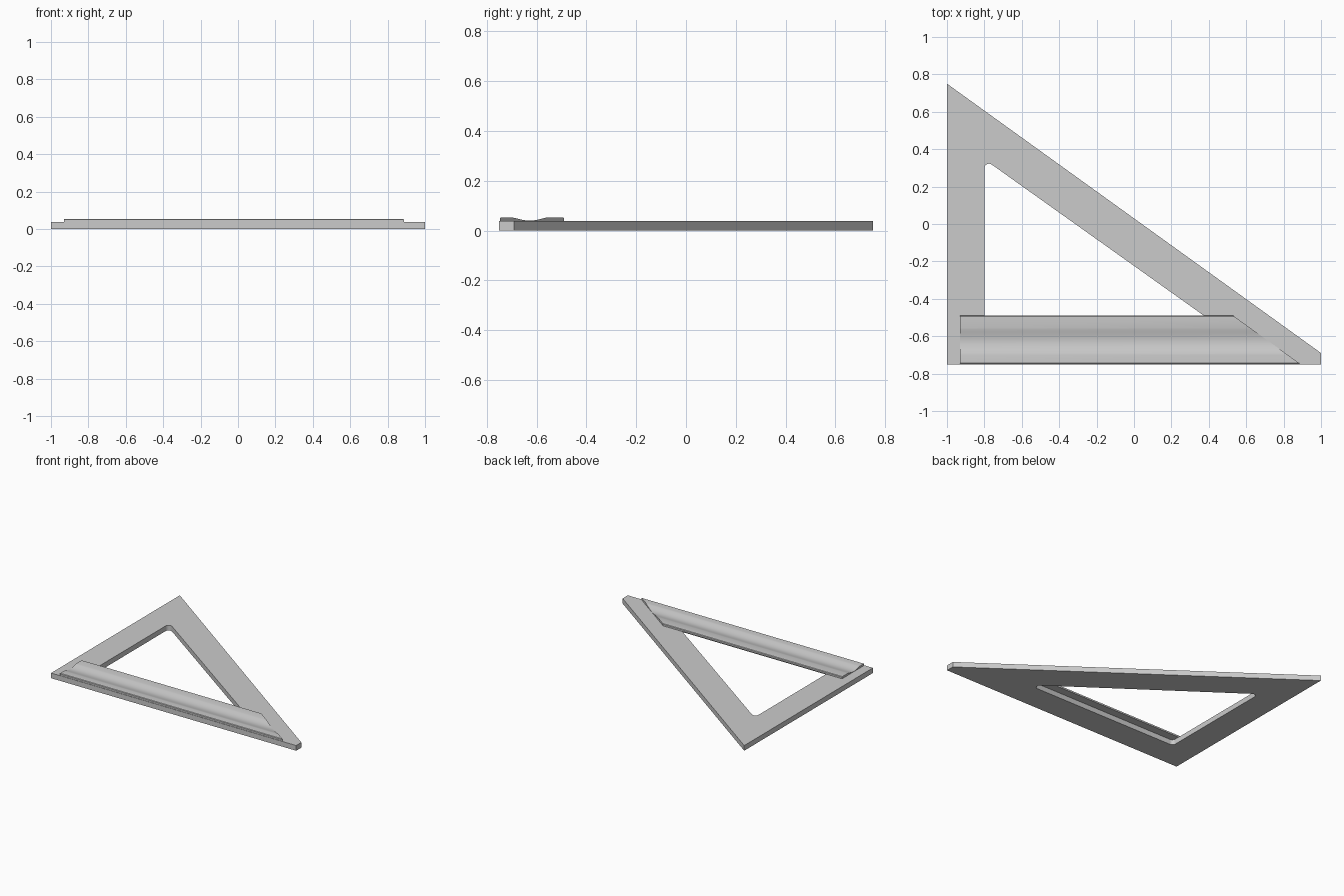
import bpy, bmesh, math
from mathutils import Vector

if "Cube" in bpy.data.objects:
    bpy.data.objects.remove(bpy.data.objects["Cube"])


def fillet(points, r, steps=8):
    """Round every corner of a convex 2D polygon."""
    out = []
    n = len(points)
    for i in range(n):
        p = Vector(points[i])
        a = (Vector(points[i - 1]) - p).normalized()
        b = (Vector(points[(i + 1) % n]) - p).normalized()
        half = a.angle(b) / 2
        c = p + (a + b).normalized() * (r / math.sin(half))
        start = p + a * (r / math.tan(half)) - c
        end = p + b * (r / math.tan(half)) - c
        sweep = math.pi - 2 * half
        for k in range(steps + 1):
            t = k / steps
            d = (start * math.sin((1 - t) * sweep) + end * math.sin(t * sweep)) / math.sin(sweep)
            out.append(c + d)
    return out


def finish(bm, name):
    bmesh.ops.recalc_face_normals(bm, faces=bm.faces)
    mesh = bpy.data.meshes.new(name)
    bm.to_mesh(mesh)
    bm.free()
    ob = bpy.data.objects.new(name, mesh)
    bpy.context.collection.objects.link(ob)
    bpy.context.view_layer.objects.active = ob
    ob.select_set(True)
    bpy.ops.object.shade_smooth_by_angle(angle=math.radians(30))
    ob.select_set(False)


PLATE_TOP = 0.038

# Triangular plate with a rounded triangular opening
outer = [(-1, -0.75), (1, -0.75), (1, -0.69), (-1, 0.75)]
opening = fillet([(-0.8, -0.55), (0.458, -0.55), (-0.8, 0.346)], 0.025)
bm = bmesh.new()
edges = []
for loop in (outer, opening):
    vs = [bm.verts.new((p[0], p[1], 0)) for p in loop]
    edges += [bm.edges.new((vs[i - 1], vs[i])) for i in range(len(vs))]
bmesh.ops.triangle_fill(bm, edges=edges, use_beauty=True, use_dissolve=False, normal=(0, 0, 1))
ext = bmesh.ops.extrude_face_region(bm, geom=bm.faces[:], use_keep_orig=True)
top = [g for g in ext["geom"] if isinstance(g, bmesh.types.BMVert)]
bmesh.ops.translate(bm, verts=top, vec=(0, 0, PLATE_TOP))
finish(bm, "triangle_plate")

# Grip rail: flat flanges with a shallow finger groove, right end cut parallel to the slope
Y0, Y1, G0, G1, HIGH, LOW = -0.747, -0.49, -0.70, -0.555, 0.053, 0.040
profile = [(Y0, PLATE_TOP), (Y0, HIGH - 0.003), (Y0 + 0.004, HIGH)]
for k in range(17):
    t = k / 16
    profile.append((G0 + (G1 - G0) * t, HIGH - (HIGH - LOW) * math.sin(math.pi * t) ** 1.3))
profile += [(Y1 - 0.004, HIGH), (Y1, HIGH - 0.003), (Y1, PLATE_TOP)]
bm = bmesh.new()
left = [bm.verts.new((-0.93, y, z)) for y, z in profile]
right = [bm.verts.new((0.53 + (Y1 - y) * 1.39, y, z)) for y, z in profile]
for i in range(len(profile)):
    bm.faces.new((left[i - 1], left[i], right[i], right[i - 1]))
bm.faces.new(left)
bm.faces.new(right)
finish(bm, "grip_rail")
